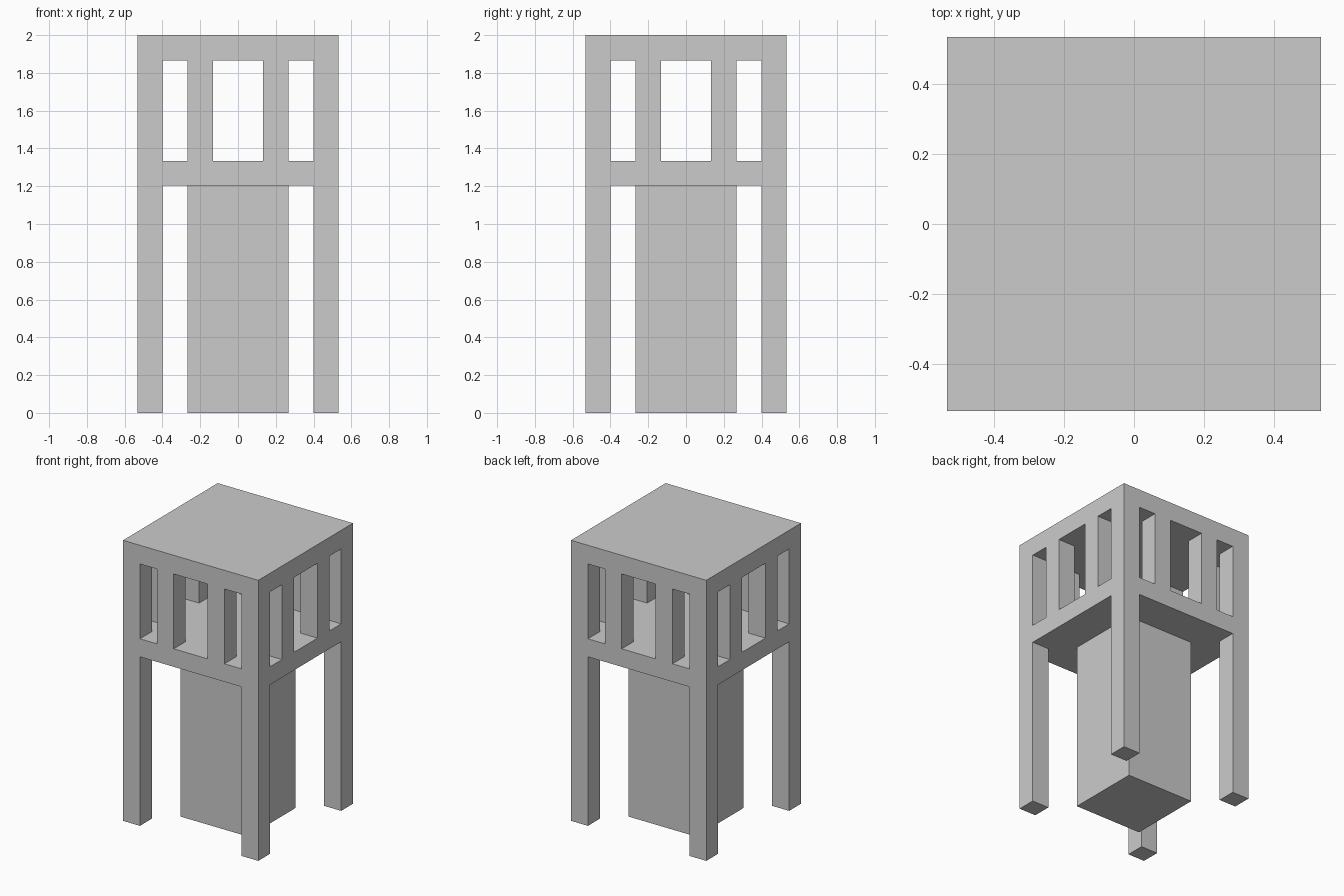
import bpy

if "Cube" in bpy.data.objects:
    bpy.data.objects.remove(bpy.data.objects["Cube"])

U = 2 / 15            # module: all parts follow a 1/15-height grid
HALF = 4 * U          # outer half width
INNER = 3 * U         # inside face of walls and legs
FLOOR_BOTTOM = 1.205


def box(name, x0, x1, y0, y1, z0, z1):
    bpy.ops.mesh.primitive_cube_add(
        size=1, location=((x0 + x1) / 2, (y0 + y1) / 2, (z0 + z1) / 2))
    ob = bpy.context.object
    ob.name = ob.data.name = name
    ob.scale = (x1 - x0, y1 - y0, z1 - z0)
    bpy.ops.object.transform_apply(location=True, rotation=False, scale=True)
    return ob


def cut(target, *bounds):
    cutter = box("cutter", *bounds)
    cutter.hide_render = True
    mod = target.modifiers.new("cut", 'BOOLEAN')
    mod.operation, mod.solver, mod.object = 'DIFFERENCE', 'EXACT', cutter
    bpy.context.view_layer.objects.active = target
    bpy.ops.object.modifier_apply(modifier=mod.name)
    bpy.data.objects.remove(cutter, do_unlink=True)


# Tower frame: legs, floor, windowed walls and flat roof in one solid
tower = box("tower_frame", -HALF, HALF, -HALF, HALF, 0, 2)

# Open space between the legs, through both directions
cut(tower, -INNER, INNER, -1, 1, -1, FLOOR_BOTTOM)
cut(tower, -1, 1, -INNER, INNER, -1, FLOOR_BOTTOM)

# Hollow upper chamber
cut(tower, -INNER, INNER, -INNER, INNER, 10 * U, 14 * U)

# Narrow, wide, narrow windows through opposite walls
for a, b in ((-3, -2), (-1, 1), (2, 3)):
    cut(tower, a * U, b * U, -1, 1, 10 * U, 14 * U)
    cut(tower, -1, 1, a * U, b * U, 10 * U, 14 * U)

# Central shaft under the chamber floor
box("central_shaft", -2 * U, 2 * U, -2 * U, 2 * U, 0, FLOOR_BOTTOM)
